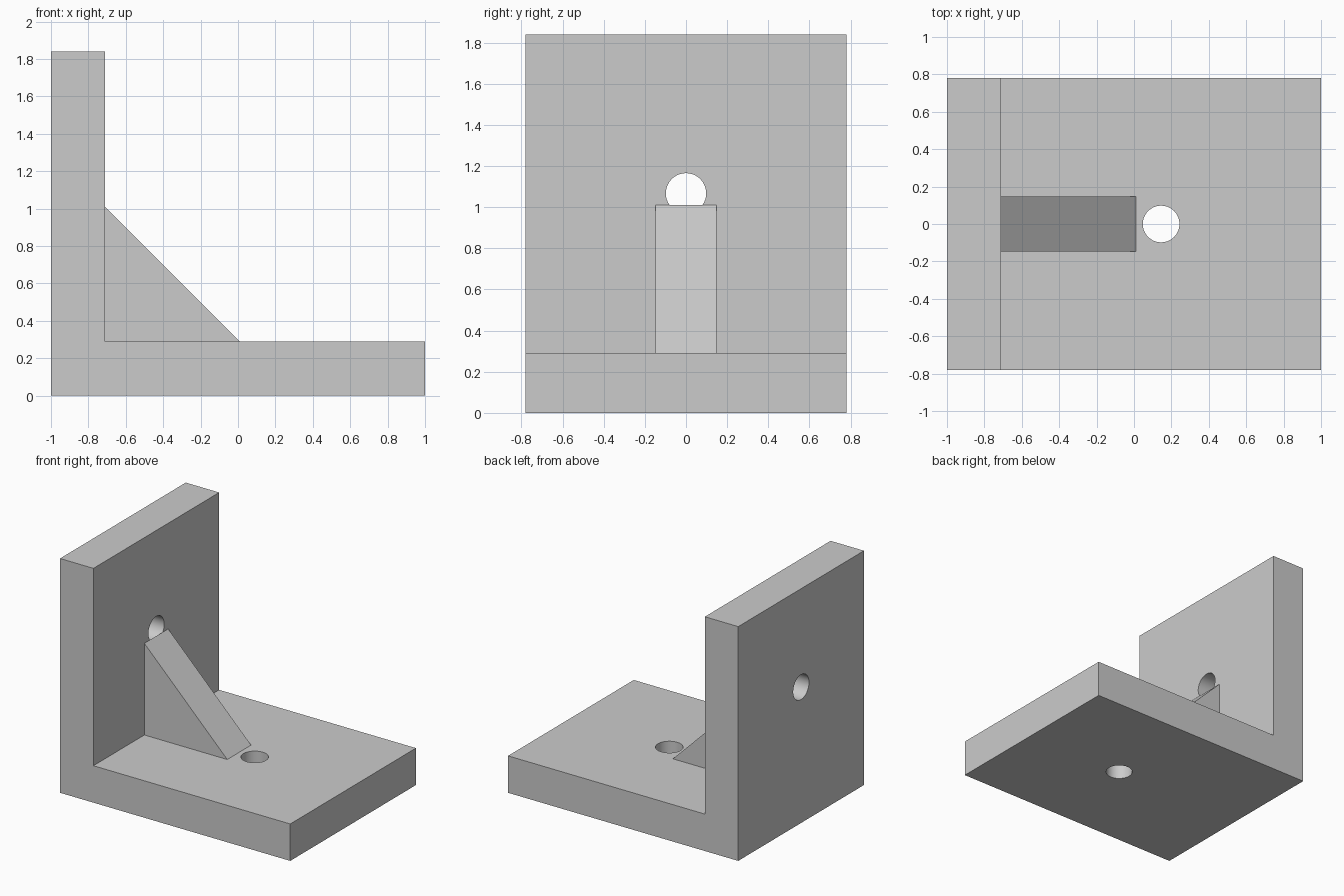
import bpy
import bmesh
from math import radians

cube = bpy.data.objects.get("Cube")
if cube:
    bpy.data.objects.remove(cube, do_unlink=True)

grey = bpy.data.materials.new("plain grey")
grey.use_nodes = True
grey.diffuse_color = (0.6, 0.6, 0.6, 1)
grey.node_tree.nodes["Principled BSDF"].inputs["Base Color"].default_value = grey.diffuse_color

THICK = 0.29            # plate thickness
INNER = -1 + THICK      # inner face of the upright plate
HEIGHT = 1.84
HALF_DEPTH = 0.78
HOLE = 0.098


def extrude_profile(name, points, half):
    """Extrude an (x, z) outline along y, centred on y = 0."""
    bm = bmesh.new()
    face = bm.faces.new([bm.verts.new((x, -half, z)) for x, z in points])
    moved = bmesh.ops.extrude_face_region(bm, geom=[face])["geom"]
    bmesh.ops.translate(bm, vec=(0, 2 * half, 0),
                        verts=[v for v in moved if isinstance(v, bmesh.types.BMVert)])
    bmesh.ops.recalc_face_normals(bm, faces=bm.faces)
    mesh = bpy.data.meshes.new(name)
    bm.to_mesh(mesh)
    bm.free()
    mesh.materials.append(grey)
    obj = bpy.data.objects.new(name, mesh)
    bpy.context.collection.objects.link(obj)
    return obj


def drill(obj, location, rotation):
    """Cut a round through-hole and remove the cutter."""
    bpy.ops.mesh.primitive_cylinder_add(vertices=64, radius=HOLE, depth=2 * THICK,
                                        location=location, rotation=rotation)
    cutter = bpy.context.object
    cutter.name = "hole_cutter"
    cutter.hide_render = True
    cutter.data.materials.append(grey)
    mod = obj.modifiers.new("hole", "BOOLEAN")
    mod.operation = "DIFFERENCE"
    mod.solver = "EXACT"
    mod.object = cutter
    bpy.context.view_layer.objects.active = obj
    bpy.ops.object.modifier_apply(modifier=mod.name)
    bpy.data.objects.remove(cutter, do_unlink=True)


# L-shaped bracket with a hole in each plate
bracket = extrude_profile("angle_bracket", [
    (-1, 0), (1, 0), (1, THICK), (INNER, THICK), (INNER, HEIGHT), (-1, HEIGHT)], HALF_DEPTH)
drill(bracket, (0.145, 0, THICK / 2), (0, 0, 0))
drill(bracket, (-1 + THICK / 2, 0, 1.067), (0, radians(90), 0))

# Triangular rib bracing the inner corner
rib = extrude_profile("support_rib", [
    (INNER, THICK), (0.01, THICK), (INNER, 1.01)], 0.148)

# Smooth hole walls, sharp plate edges
bpy.ops.object.select_all(action="DESELECT")
bracket.select_set(True)
bpy.context.view_layer.objects.active = bracket
bpy.ops.object.shade_smooth_by_angle(angle=radians(30))
